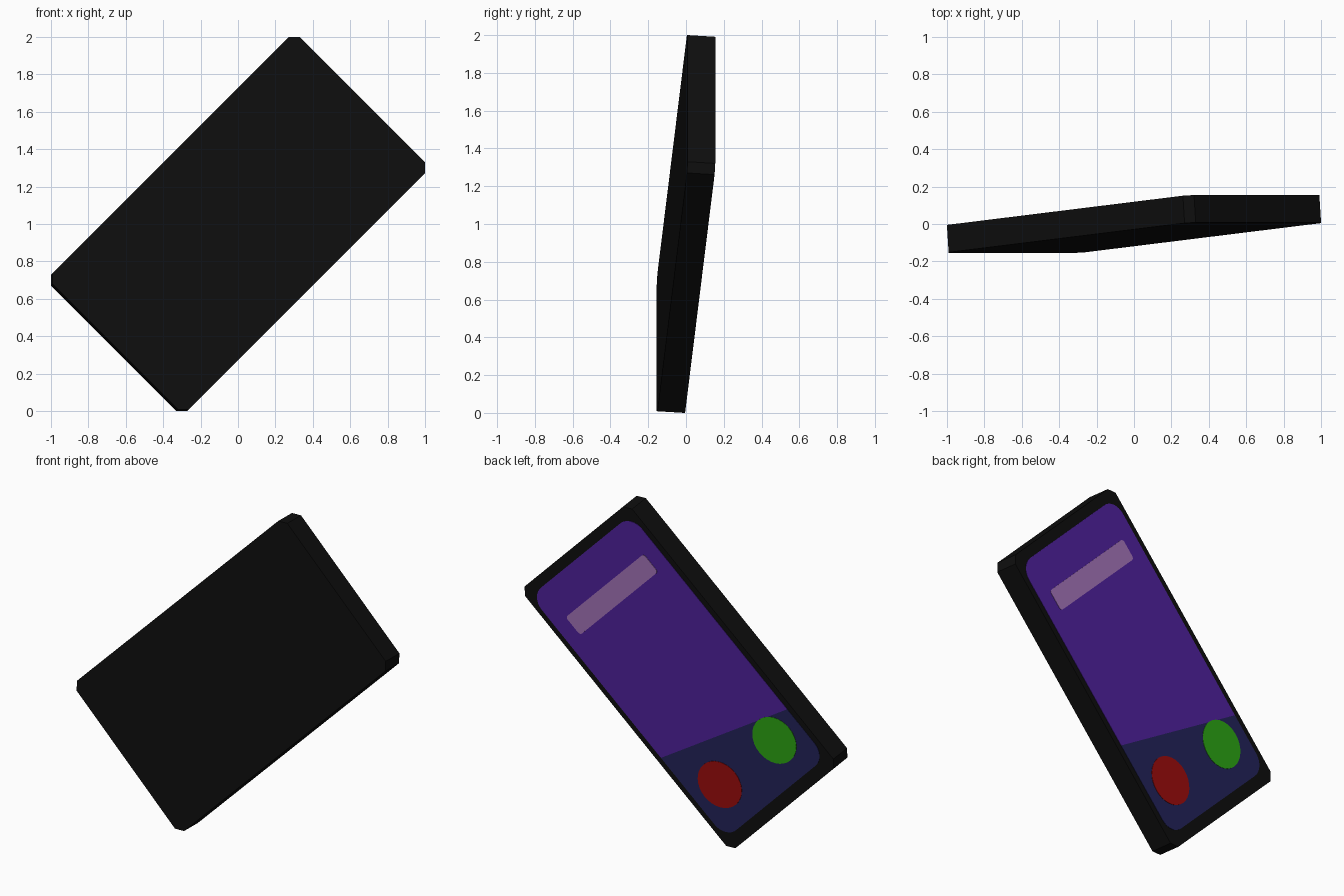
import bpy, bmesh, math
from mathutils import Matrix, Vector

if "Cube" in bpy.data.objects:
    bpy.data.objects.remove(bpy.data.objects["Cube"])

L, W, T = 1.875, 1.032, 0.147      # handset length, width, thickness
TILT = math.radians(5)
BACK = T / 2

# Local frame: x along the handset, y across it, z out of the screen
c, s, h = math.cos(TILT), math.sin(TILT), math.sqrt(0.5)
U = Vector((c * h, s, c * h))
V = Vector((h, 0, -h))
N = U.cross(V)
FRAME = Matrix.Translation((0, 0, 1)) @ Matrix((U, V, N)).transposed().to_4x4()


def material(name, rgb):
    m = bpy.data.materials.new(name)
    m.diffuse_color = (*rgb, 1)
    m.use_nodes = True
    m.node_tree.nodes["Principled BSDF"].inputs["Base Color"].default_value = m.diffuse_color
    return m


black = material("black", (0.0045, 0.0045, 0.0045))
purple = material("purple", (0.085, 0.016, 0.36))
navy = material("navy", (0.018, 0.018, 0.108))
lilac = material("lilac", (0.40, 0.19, 0.52))
red = material("red", (0.36, 0.004, 0.004))
green = material("green", (0.027, 0.40, 0.007))


def rounded_rect(x0, x1, y0, y1, r, n):
    """Outline with n segments per corner (1 gives a chamfer)."""
    pts = []
    for i, (x, y) in enumerate([(x1 - r, y1 - r), (x0 + r, y1 - r),
                                (x0 + r, y0 + r), (x1 - r, y0 + r)]):
        for k in range(n + 1):
            a = math.pi / 2 * (i + k / n)
            pts.append((x + r * math.cos(a), y + r * math.sin(a)))
    return pts


def circle(x, y, r, n=32):
    return [(x + r * math.cos(2 * math.pi * k / n),
             y + r * math.sin(2 * math.pi * k / n)) for k in range(n)]


def slab(name, outline, z0, z1, mats, split=None):
    """Extrude an outline; split=(point, normal) gives faces beyond it mats[1]."""
    bm = bmesh.new()
    face = bm.faces.new([bm.verts.new((x, y, z0)) for x, y in outline])
    ext = bmesh.ops.extrude_face_region(bm, geom=[face])
    for v in ext["geom"]:
        if isinstance(v, bmesh.types.BMVert):
            v.co.z = z1
    if split:
        p, n = split
        bmesh.ops.bisect_plane(bm, geom=bm.verts[:] + bm.edges[:] + bm.faces[:],
                               plane_co=p, plane_no=n)
        for f in bm.faces:
            f.material_index = int((f.calc_center_median() - p).dot(n) > 0)
    bmesh.ops.recalc_face_normals(bm, faces=bm.faces[:])
    bm.transform(FRAME)
    me = bpy.data.meshes.new(name)
    bm.to_mesh(me)
    bm.free()
    for m in mats:
        me.materials.append(m)
    ob = bpy.data.objects.new(name, me)
    bpy.context.collection.objects.link(ob)
    return ob


# Handset body with chamfered corners
slab("phone_body", rounded_rect(-L / 2, L / 2, -W / 2, W / 2, 0.042, 1),
     -BACK, BACK, [black])

# Screen: navy below a slanted line, purple above it
a, b = Vector((-0.285, 0.48, 0)), Vector((-0.517, -0.48, 0))
d = b - a
slab("screen", rounded_rect(-0.862, 0.875, -0.482, 0.482, 0.1, 8),
     BACK - 0.003, BACK + 0.002, [navy, purple],
     (a, Vector((-d.y, d.x, 0)).normalized()))

# Caller bar and the two call buttons
slab("caller_bar", rounded_rect(0.532, 0.66, -0.375, 0.375, 0.018, 3),
     BACK, BACK + 0.004, [lilac])
slab("answer_button", circle(-0.607, -0.263, 0.144), BACK, BACK + 0.004, [green])
slab("decline_button", circle(-0.607, 0.263, 0.144), BACK, BACK + 0.004, [red])
